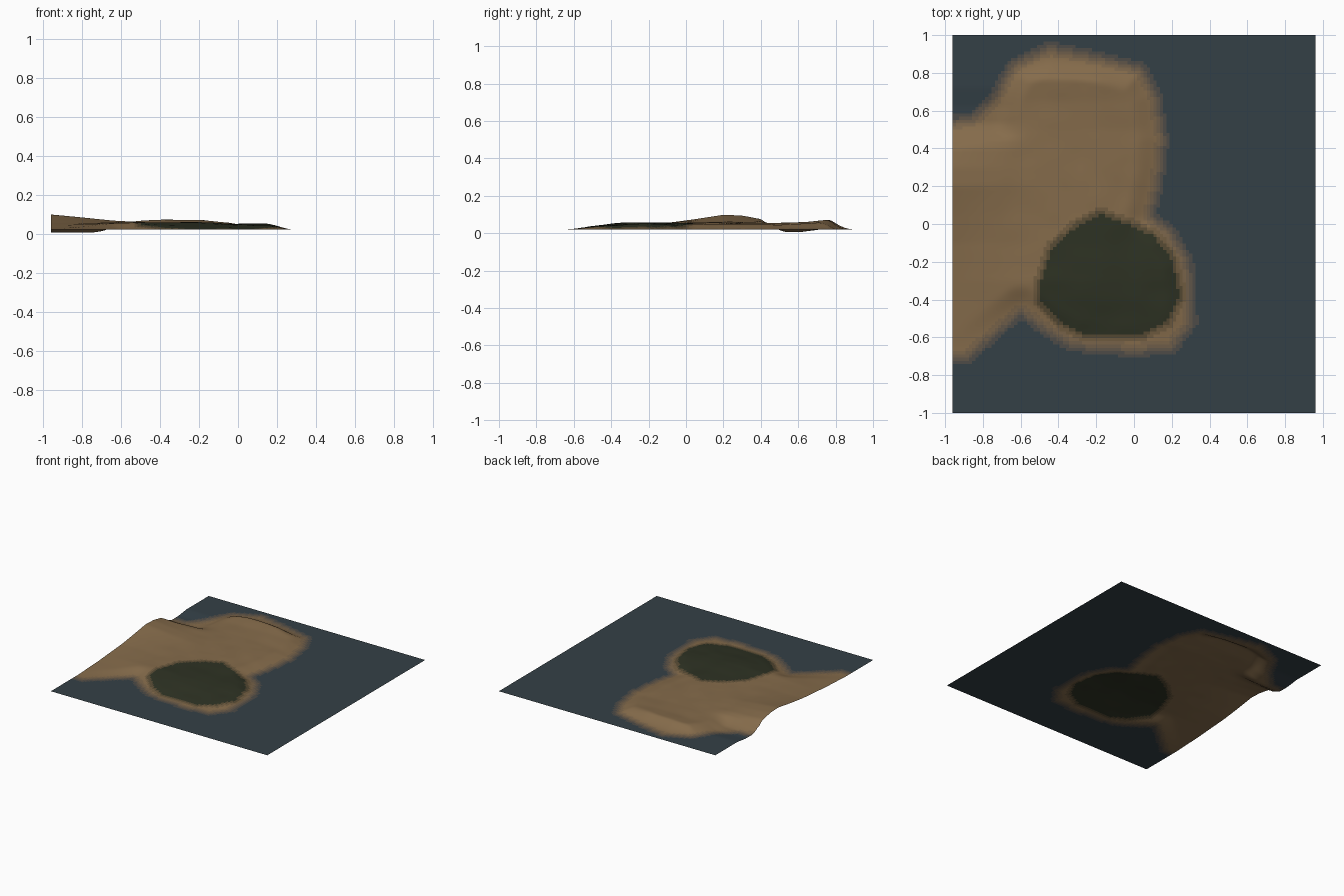
import bpy, bmesh, math
from mathutils import noise, Vector

if "Cube" in bpy.data.objects:
    bpy.data.objects.remove(bpy.data.objects["Cube"])

NX, NY = 112, 116
HX, HY, SEA = 0.96, 1.0, 0.02

# outlines seen from above: beach coast and woodland patch
COAST = [(-1.4, -.71), (-.88, -.70), (-.74, -.58), (-.6, -.46), (-.45, -.57), (-.33, -.64),
         (0, -.67), (.2, -.65), (.3, -.52), (.28, -.2), (.19, -.04), (.08, .04), (.12, .2),
         (.15, .45), (.11, .68), (.04, .82), (-.2, .88), (-.45, .93), (-.64, .84),
         (-.74, .66), (-.86, .55), (-1.4, .5)]
WOOD = [(-.5, -.3), (-.44, -.12), (-.3, 0), (-.18, .06), (-.02, 0), (.1, -.05), (.2, -.16),
        (.25, -.38), (.18, -.52), (.05, -.59), (-.25, -.6), (-.4, -.52), (-.5, -.42)]

# ridge heights above the sea along y: left edge, and x = -0.3
EDGE = [(-1, 0), (-.66, 0), (-.4, .012), (-.1, .035), (.05, .055), (.2, .078), (.3, .074),
        (.4, .055), (.44, .032), (.49, .0), (.53, -.014), (.62, -.013), (.72, 0), (1, 0)]
MID = [(-1, 0), (-.62, .004), (-.4, .03), (-.3, .038), (-.1, .035), (.1, .035), (.3, .035),
       (.5, .034), (.65, .040), (.77, .051), (.80, .034), (.88, .004), (.92, 0), (1, 0)]


def lerp_table(table, t):
    for (a, u), (b, v) in zip(table, table[1:]):
        if t <= b:
            return u + (v - u) * (t - a) / (b - a)
    return table[-1][1]


def smooth(a, b, t):
    t = max(0, min(1, (t - a) / (b - a)))
    return t * t * (3 - 2 * t)


def depth_inside(poly, x, y):
    """Distance to the outline, positive inside."""
    inside, best = False, 9
    for (ax, ay), (bx, by) in zip(poly, poly[1:] + poly[:1]):
        dx, dy = bx - ax, by - ay
        t = max(0, min(1, ((x - ax) * dx + (y - ay) * dy) / (dx * dx + dy * dy)))
        best = min(best, math.hypot(x - ax - t * dx, y - ay - t * dy))
        if (ay > y) != (by > y) and x < ax + (y - ay) * dx / dy:
            inside = not inside
    return best if inside else -best


def height(x, y):
    left = lerp_table(EDGE, y)
    mid = lerp_table(MID, y)
    w = smooth(-1.25, -.4, x)
    w = (w - smooth(-1.25, -.4, -HX)) / (1 - smooth(-1.25, -.4, -HX))
    right = 1 - .22 * smooth(-.2, .0, x)
    bump = .004 * noise.noise(Vector((x * 7, y * 7, 3)))
    d = depth_inside(COAST, x, y)
    mask = smooth(.0, .14, d)
    if x < -.6 and y > .45:                      # hollow at the upper left bay
        dip = smooth(-.6, -.75, x)
        return SEA + dip * left + (1 - dip) * mask * (mid * w + left * (1 - w))
    return SEA + mask * (left * (1 - w) + mid * w * right + bump * w)


# colours: sea to sand in steps, then sand to woodland
def mix(a, b, t):
    return tuple(p + (q - p) * t for p, q in zip(a, b))


SEA_C, SAND_C, WOOD_C = (.034, .051, .062), (.235, .148, .070), (.027, .032, .017)
STEPS = 5
ramp = [("ground_%d" % i, mix(SEA_C, SAND_C, i / STEPS)) for i in range(STEPS + 1)]
ramp += [("wood_%d" % i, mix(SAND_C, WOOD_C, i / 3)) for i in range(1, 4)]

mesh = bpy.data.meshes.new("island_terrain")
for name, c in ramp:
    m = bpy.data.materials.new(name)
    m.diffuse_color = (*c, 1)
    m.use_nodes = True
    m.node_tree.nodes["Principled BSDF"].inputs["Base Color"].default_value = m.diffuse_color
    mesh.materials.append(m)

# terrain sheet
bm = bmesh.new()
bmesh.ops.create_grid(bm, x_segments=NX, y_segments=NY, size=1)
for v in bm.verts:
    v.co.x *= HX
    v.co.y *= HY
    v.co.z = height(v.co.x, v.co.y)
for f in bm.faces:
    c = f.calc_center_median()
    shore = smooth(-.06, .06, depth_inside(COAST, c.x, c.y))
    wood = smooth(-.05, .03, depth_inside(WOOD, c.x, c.y))
    f.material_index = STEPS + round(wood * 3) if wood > .17 else round(shore * STEPS)
    f.smooth = True
low = min(v.co.z for v in bm.verts)
for v in bm.verts:
    v.co.z -= min(low, 0)
bm.to_mesh(mesh)
bm.free()
bpy.context.collection.objects.link(bpy.data.objects.new("island_terrain", mesh))
